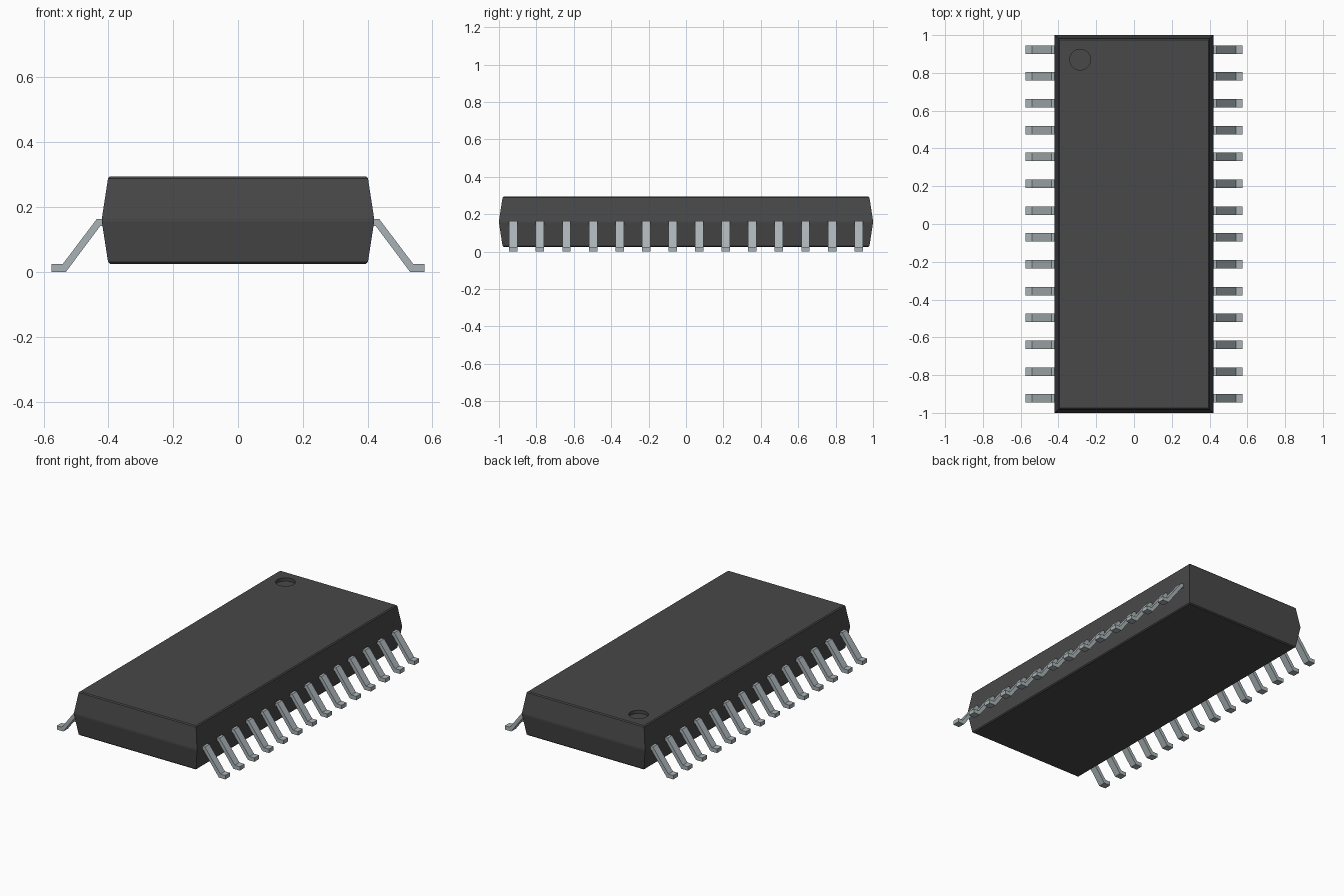
import bpy, bmesh

if "Cube" in bpy.data.objects:
    bpy.data.objects.remove(bpy.data.objects["Cube"], do_unlink=True)


def material(name, color):
    mat = bpy.data.materials.new(name)
    mat.use_nodes = True
    mat.diffuse_color = (*color, 1)
    mat.node_tree.nodes["Principled BSDF"].inputs["Base Color"].default_value = (*color, 1)
    return mat


def add_object(name, bm, mat):
    bmesh.ops.recalc_face_normals(bm, faces=bm.faces[:])
    mesh = bpy.data.meshes.new(name)
    bm.to_mesh(mesh)
    bm.free()
    mesh.materials.append(mat)
    obj = bpy.data.objects.new(name, mesh)
    bpy.context.collection.objects.link(obj)
    return obj


black = material("dark grey plastic", (0.065, 0.065, 0.065))
metal = material("tinned metal", (0.40, 0.45, 0.47))

# Moulded body: stacked rectangles, widest at the parting line
sections = [(0.025, 0.395, 0.975), (0.031, 0.401, 0.981), (0.155, 0.42, 1.0),
            (0.165, 0.42, 1.0), (0.289, 0.401, 0.981), (0.295, 0.395, 0.975)]
bm = bmesh.new()
rings = [[bm.verts.new((sx * w, sy * d, z))
          for sx, sy in ((-1, -1), (1, -1), (1, 1), (-1, 1))]
         for z, w, d in sections]
for low, high in zip(rings, rings[1:]):
    for i in range(4):
        j = (i + 1) % 4
        bm.faces.new((low[i], low[j], high[j], high[i]))
bm.faces.new(rings[0])
bm.faces.new(rings[-1])
body = add_object("body", bm, black)

# Round pin-one dimple cut into the top
bm = bmesh.new()
bmesh.ops.create_cone(bm, cap_ends=True, segments=32, radius1=0.055, radius2=0.055, depth=0.05)
cutter = add_object("dimple_cutter", bm, black)
cutter.location = (-0.285, 0.87, 0.3)
cutter.hide_render = True
cutter.hide_viewport = True
cutter.display_type = 'WIRE'
cut = body.modifiers.new("dimple", 'BOOLEAN')
cut.operation = 'DIFFERENCE'
cut.solver = 'EXACT'
cut.object = cutter

# Gull-wing pin: bent strip profile extruded along y
profile = [(0.40, 0.163), (0.436, 0.163), (0.541, 0.024), (0.575, 0.024),
           (0.575, 0), (0.531, 0), (0.425, 0.142), (0.40, 0.142)]
bm = bmesh.new()
strip = bm.faces.new([bm.verts.new((x, -0.0225, z)) for x, z in profile])
extruded = bmesh.ops.extrude_face_region(bm, geom=[strip])
bmesh.ops.translate(bm, vec=(0, 0.045, 0),
                    verts=[v for v in extruded["geom"] if isinstance(v, bmesh.types.BMVert)])
first_pin = add_object("left_pin_1", bm, metal)

# Fourteen pins along each long side
count, reach = 14, 0.923
for side, turn in (("left", 0), ("right", 3.14159265)):
    for i in range(count):
        if side == "left" and i == 0:
            pin = first_pin
        else:
            pin = bpy.data.objects.new(f"{side}_pin_{i + 1}", first_pin.data)
            bpy.context.collection.objects.link(pin)
        pin.location.y = -reach + 2 * reach * i / (count - 1)
        pin.rotation_euler.z = turn
